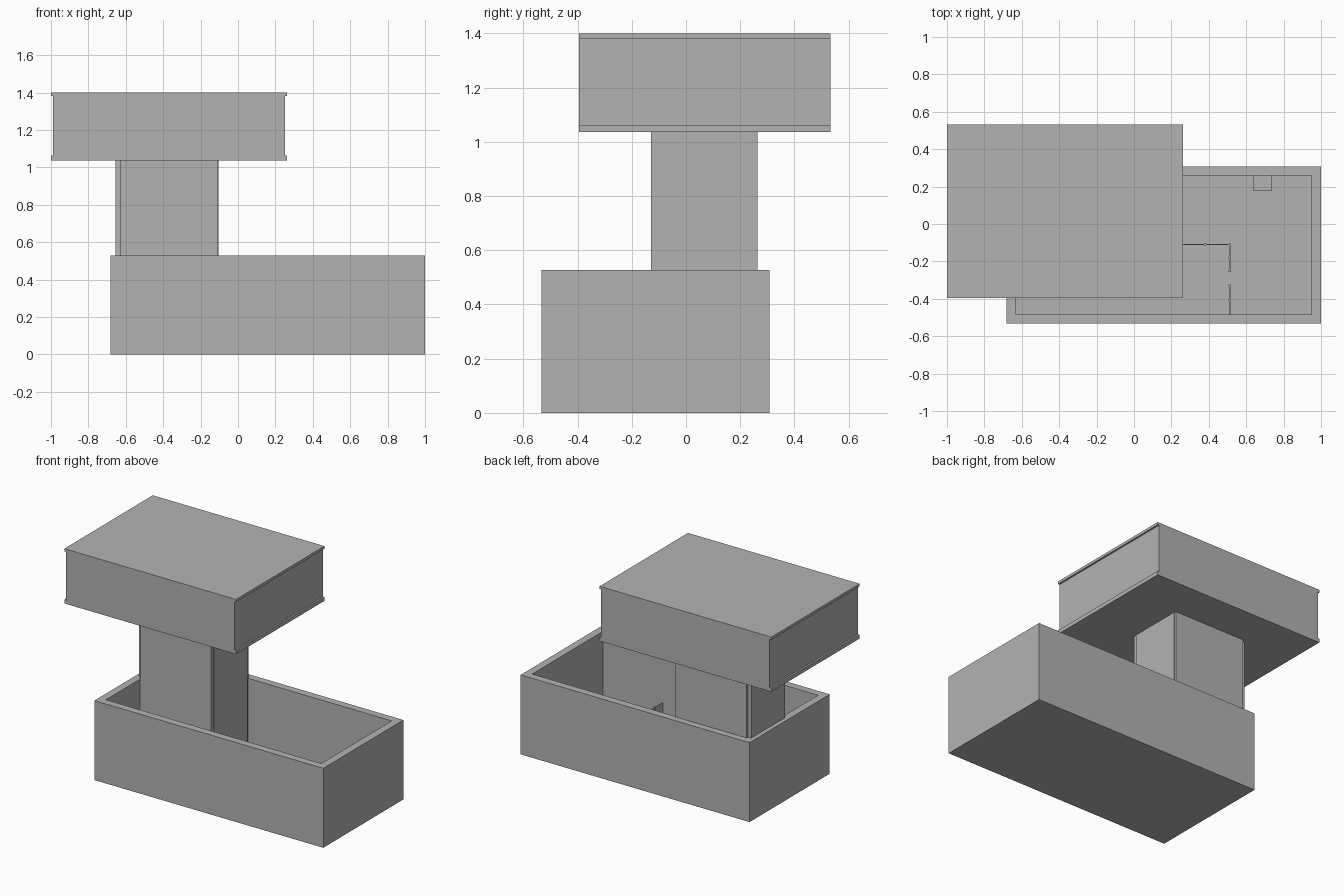
import bpy

if "Cube" in bpy.data.objects:
    bpy.data.objects.remove(bpy.data.objects["Cube"])

grey = bpy.data.materials.new("plain_grey")
grey.diffuse_color = (0.45, 0.45, 0.45, 1)
grey.use_nodes = True
grey.node_tree.nodes["Principled BSDF"].inputs["Base Color"].default_value = grey.diffuse_color


def box(name, x, y, z):
    """Axis-aligned box from (min, max) ranges."""
    bpy.ops.mesh.primitive_cube_add(
        size=1, location=[(r[0] + r[1]) / 2 for r in (x, y, z)])
    ob = bpy.context.object
    ob.name = name
    ob.scale = [r[1] - r[0] for r in (x, y, z)]
    bpy.ops.object.transform_apply(location=False, rotation=False, scale=True)
    ob.data.materials.append(grey)
    return ob


# Lower open courtyard: one block with its top inset and pushed down
X0, X1, Y0, Y1, H, T, FLOOR = -0.683, 1.0, -0.533, 0.308, 0.528, 0.05, 0.03
outline = [(X0, Y0), (X1, Y0), (X1, Y1), (X0, Y1)]
inner = [(X0 + T, Y0 + T), (X1 - T, Y0 + T), (X1 - T, Y1 - T), (X0 + T, Y1 - T)]
rings = [(outline, 0), (outline, H), (inner, H), (inner, FLOOR)]
verts = [(x, y, z) for ring, z in rings for x, y in ring]
faces = [(3, 2, 1, 0), (12, 13, 14, 15)]
for r in range(3):
    for i in range(4):
        j = (i + 1) % 4
        faces.append((4 * r + i, 4 * r + j, 4 * r + 4 + j, 4 * r + 4 + i))
mesh = bpy.data.meshes.new("courtyard_walls")
mesh.from_pydata(verts, [], faces)
mesh.materials.append(grey)
bpy.context.collection.objects.link(bpy.data.objects.new("courtyard_walls", mesh))

# Tower shaft: four wall slabs with notched corners
TZ = (FLOOR, 1.036)
box("tower_front_wall", (-0.63, -0.108), (-0.13, -0.105), TZ)
box("tower_back_wall", (-0.63, -0.108), (0.248, 0.264), TZ)
box("tower_left_wall", (-0.654, -0.63), (-0.105, 0.248), TZ)
box("tower_right_wall", (-0.125, -0.103), (-0.105, 0.248), TZ)

# Upper room: floor and roof slabs overhanging slightly at both ends
UX, UY = (-1.0, 0.262), (-0.395, 0.533)
box("upper_floor_slab", UX, UY, (1.036, 1.062))
box("upper_roof_slab", UX, UY, (1.382, 1.4))
WX, WZ, W = (-0.988, 0.251), (1.062, 1.382), 0.025
box("upper_front_wall", WX, (UY[0], UY[0] + W), WZ)
box("upper_back_wall", WX, (UY[1] - W, UY[1]), WZ)
box("upper_left_wall", (WX[0], WX[0] + W), (UY[0] + W, UY[1] - W), WZ)
box("upper_right_wall", (WX[1] - W, WX[1]), (UY[0] + W, UY[1] - W), WZ)

# Low partition with a gate gap inside the courtyard, plus posts
PZ, t, p = (FLOOR, 0.17), 0.003, 0.006
box("partition_long", (-0.103, 0.512), (-0.11 - t, -0.11 + t), PZ)
box("partition_side_back", (0.512 - t, 0.512 + t), (-0.25, -0.11), PZ)
box("partition_side_front", (0.512 - t, 0.512 + t), (-0.483, -0.33), PZ)
posts = [(0.127 * i, -0.11) for i in range(4)] + [
    (0.512, y) for y in (-0.11, -0.18, -0.25, -0.33, -0.407)]
for x, y in posts:
    box("partition_post", (x - p, x + p), (y - p, y + p), (FLOOR, 0.175))

# Small block against the back wall
box("back_wall_block", (0.637, 0.737), (0.178, Y1 - T), (FLOOR, 0.2))
